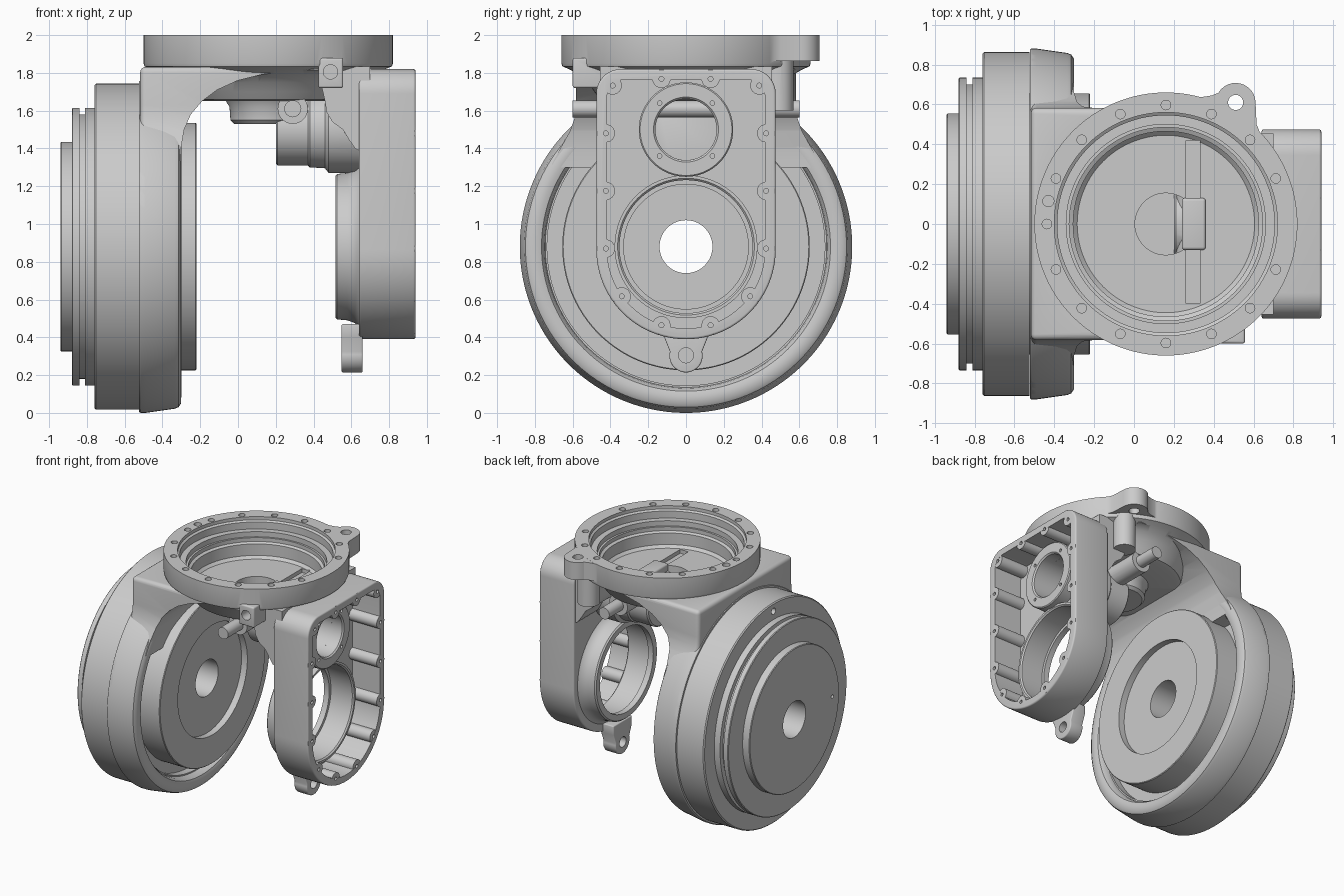
import bpy, bmesh
from math import sin, cos, pi, radians

if "Cube" in bpy.data.objects:
    bpy.data.objects.remove(bpy.data.objects["Cube"])

# ---------- helpers ----------
def place(axis, u, v, d):
    return {'x': (d, u, v), 'y': (u, d, v), 'z': (u, v, d)}[axis]

def finish(bm, name):
    bmesh.ops.recalc_face_normals(bm, faces=bm.faces)
    me = bpy.data.meshes.new(name)
    bm.to_mesh(me)
    bm.free()
    ob = bpy.data.objects.new(name, me)
    bpy.context.collection.objects.link(ob)
    return ob

def apply_mod(ob, mod):
    bpy.context.view_layer.objects.active = ob
    bpy.ops.object.modifier_apply(modifier=mod.name)

def prisms(name, outlines, axis, a, b, bevel=0):
    """Extrude closed 2D outlines along an axis from a to b."""
    bm = bmesh.new()
    for pts in outlines:
        lo = [bm.verts.new(place(axis, u, v, a)) for u, v in pts]
        hi = [bm.verts.new(place(axis, u, v, b)) for u, v in pts]
        bm.faces.new(lo)
        bm.faces.new(hi[::-1])
        for i in range(len(pts)):
            j = (i + 1) % len(pts)
            bm.faces.new((lo[i], lo[j], hi[j], hi[i]))
    ob = finish(bm, name)
    if bevel:
        m = ob.modifiers.new("bevel", 'BEVEL')
        m.width, m.segments, m.limit_method, m.angle_limit = bevel, 4, 'ANGLE', radians(40)
        apply_mod(ob, m)
    return ob

def arc(cu, cv, r, a0, a1, n=12):
    return [(cu + r * cos(radians(a0 + (a1 - a0) * i / n)),
             cv + r * sin(radians(a0 + (a1 - a0) * i / n))) for i in range(n + 1)]

def circle(cu, cv, r, n=32):
    return arc(cu, cv, r, 0, 360, n)[:-1]

def rect(u0, u1, v0, v1):
    return [(u0, v0), (u1, v0), (u1, v1), (u0, v1)]

def lathe(name, profile, axis, cu, cv, n=128):
    """Revolve a closed (radius, position) profile about an axis."""
    bm = bmesh.new()
    rows = []
    for r, d in profile:
        if r < 1e-6:
            rows.append([bm.verts.new(place(axis, cu, cv, d))] * n)
        else:
            rows.append([bm.verts.new(place(axis, cu + r * cos(2 * pi * i / n),
                                            cv + r * sin(2 * pi * i / n), d)) for i in range(n)])
    for k in range(len(rows)):
        p, q = rows[k - 1], rows[k]
        for i in range(n):
            j = (i + 1) % n
            f = list(dict.fromkeys((p[i], p[j], q[j], q[i])))
            if len(f) > 2:
                bm.faces.new(f)
    return finish(bm, name)

def boolean(ob, other, op='DIFFERENCE', keep=False):
    m = ob.modifiers.new("bool", 'BOOLEAN')
    m.operation, m.object, m.solver = op, other, 'EXACT'
    apply_mod(ob, m)
    if not keep:
        bpy.data.objects.remove(other, do_unlink=True)

def union(ob, other):
    boolean(ob, other, 'UNION')

ZD = 0.88     # height of the drum axis
RX = 0.16     # x of the top ring axis
ZM = 1.50     # height of the motor bore axis

# ---------- drum: stepped cover, housing rim and inner disc ----------
cover = lathe("drum_cover", [
    (.14, -.94), (.55, -.94), (.555, -.935), (.555, -.88), (.73, -.88), (.735, -.875),
    (.735, -.84), (.70, -.84), (.70, -.81), (.735, -.81), (.735, -.76), (.855, -.76),
    (.863, -.752), (.863, -.525), (.14, -.525)], 'x', 0, ZD, 160)
boolean(cover, prisms("hole", [circle(0, ZD + .8, .025)], 'x', -1, -.68))
boolean(cover, prisms("hole", [circle(-.47, ZD, .014, 16)], 'x', -1, -.9))
lathe("drum_housing", [
    (.3, -.523), (.875, -.523), (.88, -.515), (.88, -.49), (.858, -.335), (.85, -.315), (.83, -.302),
    (.79, -.30), (.765, -.308), (.75, -.33), (.745, -.36), (.735, -.36), (.735, -.42), (.3, -.42)],
    'x', 0, ZD, 160)
lathe("drum_inner_disc", [
    (.14, -.53), (.14, -.27), (.43, -.27), (.43, -.22), (.65, -.22), (.655, -.225), (.655, -.53)],
    'x', 0, ZD, 160)

# ---------- shared cutter for the well inside the top ring ----------
well = lathe("well_cutter", [
    (0, 2.1), (.56, 2.1), (.56, 1.975), (.545, 1.965), (.545, 1.91), (.50, 1.91), (.50, 1.87),
    (.485, 1.87), (.485, 1.84), (.465, 1.83), (.465, 1.74), (.445, 1.72), (0, 1.72)], 'z', RX, 0)
well.hide_render = True

# ---------- top ring with bowl, neck and lugs ----------
ring = lathe("top_ring_body", [
    (0, 1.65), (.42, 1.65), (.455, 1.66), (.485, 1.70), (.52, 1.75), (.565, 1.79), (.62, 1.82),
    (.655, 1.835), (.66, 1.85), (.66, 2), (0, 2)], 'z', RX, 0)
half = [(.72, 1.30), (.66, 1.41), (.615, 1.49), (.59, 1.56), (.583, 1.63), (.583, 1.832)]
neck = prisms("neck", [half + [(-y, z) for y, z in half[::-1]]], 'x', -.518, .44, .03)
boolean(neck, prisms("arch", [[
    (-.302, 1.0), (-.302, 1.40), (-.285, 1.50), (-.25, 1.58), (-.19, 1.65), (-.11, 1.71), (0, 1.76),
    (.12, 1.79), (.25, 1.81), (.36, 1.815), (.6, 1.815), (.6, 1.0)]], 'y', -1, 1))
union(ring, neck)
union(ring, prisms("cable_lug", [[(.18, .62), (.26, .638), (.34, .637), (.39, .645)]
      + arc(.51, .608, .1, 150, 0) + [(.615, .5), (.64, .44), (.3, .3)]][0:1], 'z', 1.862, 1.9995))
union(ring, prisms("lug_root", [circle(.5, .49, .08)], 'z', 1.60, 1.9))
union(ring, prisms("front_lug", [rect(.425, .557, 1.72, 1.88)], 'y', -.60, -.36, .012))
boolean(ring, well, keep=True)
boolean(ring, prisms("lug_hole", [circle(.51, .61, .038)], 'z', 1.7, 2.1))
boolean(ring, prisms("front_lug_hole", [circle(.49, 1.805, .038)], 'y', -.7, -.45))
bolts = [circle(RX + .597 * cos(radians(22.5 * k)), .597 * sin(radians(22.5 * k)), .024, 20)
         for k in range(1, 16)] + [circle(-.43, .115, .028, 20)]
boolean(ring, prisms("bolt_holes", bolts, 'z', 1.93, 2.1))
boolean(ring, prisms("floor_hole", [circle(RX, 0, .155, 48)], 'z', 1.6, 1.8))
boolean(ring, prisms("floor_slot", [rect(.26, .33, -.4, .42)], 'z', 1.69, 1.8))

# ---------- gearbox arm ----------
def outline(i):
    w, top, r = .475 - i, 1.82 - i, .13 - .7 * i
    return (arc(0, .865, w, 180, 360, 48) + arc(w - r, top - r, r, 0, 90)
            + arc(-w + r, top - r, r, 90, 180))

arm = prisms("gearbox_arm", [outline(0)], 'x', .64, .94, .012)
union(arm, prisms("arm_root", [[
    (.70, 1.36), (.62, 1.40), (.585, 1.45), (.555, 1.50), (.50, 1.54), (.47, 1.59), (.458, 1.66),
    (.44, 1.74), (.40, 1.79), (.40, 1.835), (.70, 1.835)]], 'y', -.455, .455))
union(arm, lathe("bearing_boss", [
    (0, .515), (.375, .515), (.385, .525), (.39, .58), (.405, .62), (.43, .641), (.43, .68), (0, .68)],
    'x', 0, ZD))
union(arm, lathe("motor_pocket", [
    (0, .2), (.18, .2), (.19, .21), (.19, .37), (.20, .38), (.205, .46), (.23, .48), (.23, .68), (0, .68)],
    'x', 0, ZM, 64))
union(arm, prisms("cross_tube", [circle(.29, 1.61, .08)], 'y', -.415, .425))
boolean(arm, well, keep=True)
boolean(arm, prisms("cavity", [outline(.057)], 'x', .70, 1.1))
boolean(arm, lathe("bore", [
    (0, .4), (.33, .4), (.33, .56), (.352, .56), (.352, .8), (0, .8)], 'x', 0, ZD))
boolean(arm, prisms("motor_bore", [circle(0, ZM, .162, 64)], 'x', .25, 1))
boolean(arm, prisms("tube_hole", [circle(.29, 1.61, .045)], 'y', -.6, .6))

# bolt bosses around the gearbox rim
spots = [(s * y, z) for s in (-1, 1) for y, z in
         ((.13, 1.768), (.388, 1.733), (.424, 1.48), (.424, 1.175), (.424, .87), (.34, .617), (.13, .464))]
union(arm, prisms("bosses", [circle(y, z, .048, 24) for y, z in spots], 'x', .68, .9385))
boolean(arm, prisms("rim_holes", [circle(y, z, .013, 16) for y, z in spots], 'x', .86, 1))

# seats around both bores inside the gearbox
lathe("bearing_seat", [(.352, .67), (.352, .745), (.362, .755), (.378, .755), (.378, .67)], 'x', 0, ZD)
seat = lathe("motor_seat", [
    (.162, .66), (.162, .79), (.172, .80), (.243, .80), (.25, .793), (.25, .66)], 'x', 0, ZM, 96)
boolean(seat, prisms("seat_holes", [circle(sy * .14, ZM + sz * .14, .012, 16)
        for sy in (-1, 1) for sz in (-1, 1)], 'x', .74, 1))

# lower tab with hole
tab = prisms("lower_tab", [[(.115, .47), (.115, .40)] + arc(0, .302, .088, 15, -195, 20)
      + [(-.115, .40), (-.115, .47)]], 'x', .548, .66, .008)
boolean(tab, prisms("tab_hole", [circle(0, .305, .04)], 'x', .4, .8))

# ---------- hub under the bowl and saddle over the cross tube ----------
hub = lathe("floor_hub", [
    (0, 1.53), (.18, 1.53), (.20, 1.55), (.205, 1.62), (.23, 1.66), (0, 1.66)], 'z', RX, 0, 64)
boolean(hub, prisms("hub_hole", [circle(RX, 0, .155, 48)], 'z', 1.6, 1.8))
boolean(hub, prisms("hub_bore", [circle(0, ZM, .162, 64)], 'x', .25, 1))
boolean(hub, prisms("hub_tube_hole", [circle(.29, 1.61, .045)], 'y', -.6, .6))
prisms("tube_saddle", [rect(.24, .36, 1.675, 1.74)], 'y', -.13, .13, .015)

# ---------- smooth shading with sharp edges ----------
bpy.data.objects.remove(well, do_unlink=True)
bpy.ops.object.select_all(action='DESELECT')
for ob in bpy.context.scene.objects:
    ob.select_set(True)
    bpy.context.view_layer.objects.active = ob
bpy.ops.object.shade_smooth_by_angle(angle=radians(32))
